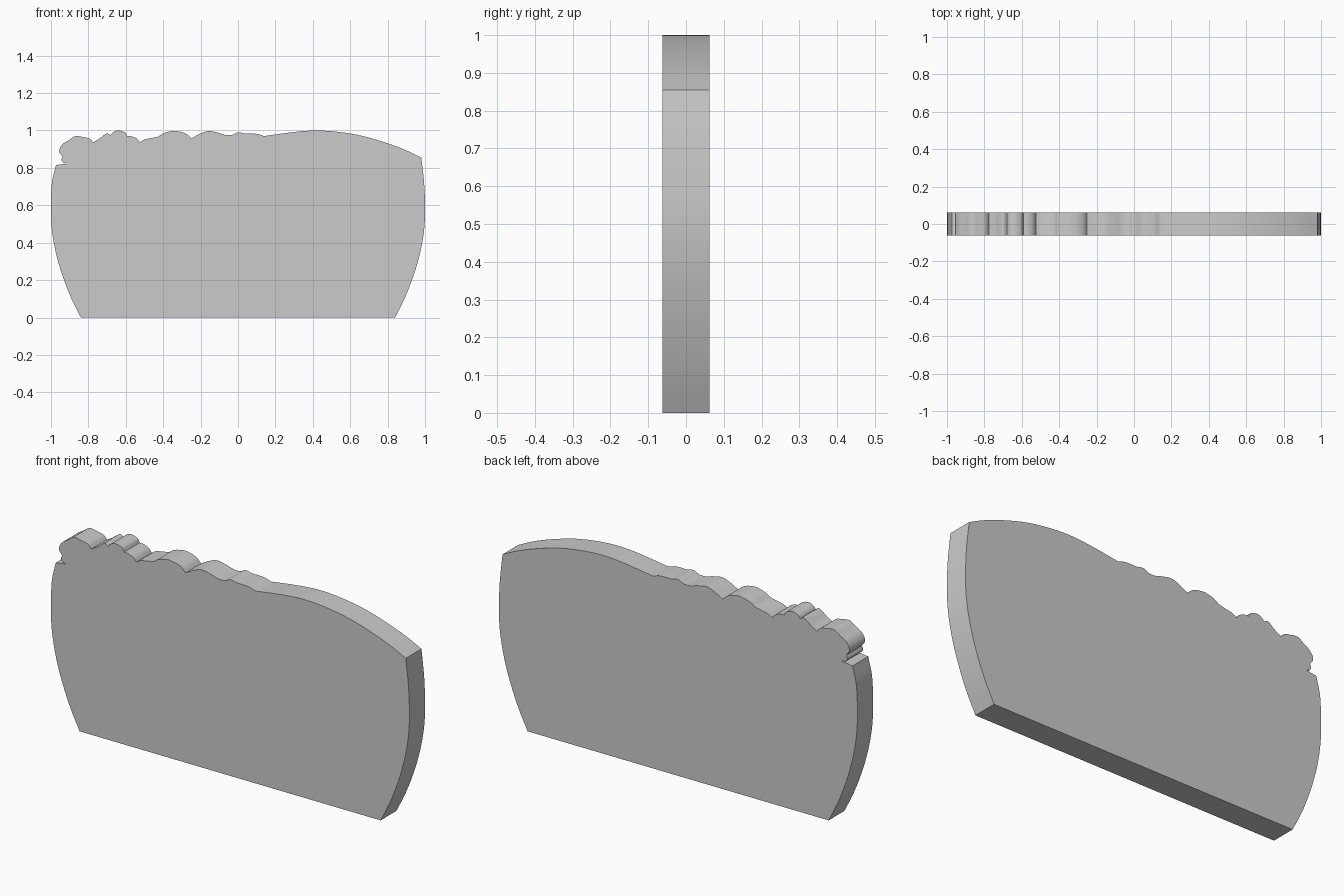
import bpy, bmesh, math
from mathutils import Vector

HALF_DEPTH = 0.0625


def smooth_run(pts, steps=4):
    """Catmull-Rom curve through the points, leaving out the last point."""
    p = [Vector(q) for q in pts]
    p = [2 * p[0] - p[1]] + p + [2 * p[-1] - p[-2]]
    out = []
    for i in range(1, len(p) - 2):
        a, b, c, d = p[i - 1:i + 3]
        for s in range(steps):
            t = s / steps
            out.append(0.5 * (2 * b + (c - a) * t + (2 * a - 5 * b + 4 * c - d) * t * t
                              + (3 * b - a - 3 * c + d) * t ** 3))
    return out


# bowed side, used on the right and mirrored on the left
side = [(0.84, 0), (0.89, 0.10), (0.93, 0.2), (0.962, 0.3), (0.985, 0.4),
        (0.998, 0.5), (1.0, 0.6), (0.995, 0.72), (0.98, 0.855)]
left = [(-0.973, 0.815)] + [(-x, z) for x, z in reversed(side[:-1])]

# smooth arched top on the right half
arch = [(0.98, 0.855), (0.89, 0.898), (0.78, 0.938), (0.66, 0.972), (0.54, 0.992),
        (0.42, 1.0), (0.3, 0.992), (0.14, 0.97)]

# leafy lumps along the top left; each run ends in a crease
lumps = [
    [(0.14, 0.97), (0.10, 0.982), (0.035, 0.983)],
    [(0.035, 0.983), (0.0, 0.99), (-0.03, 0.977), (-0.065, 0.976), (-0.10, 0.986)],
    [(-0.10, 0.986), (-0.155, 0.997), (-0.20, 0.984), (-0.25, 0.957)],
    [(-0.25, 0.957), (-0.27, 0.978), (-0.30, 0.992)],
    [(-0.30, 0.992), (-0.345, 0.998), (-0.385, 0.99)],
    [(-0.385, 0.99), (-0.405, 0.982), (-0.425, 0.968)],
    [(-0.425, 0.968), (-0.46, 0.96), (-0.50, 0.952), (-0.525, 0.937)],
    [(-0.525, 0.937), (-0.54, 0.956), (-0.565, 0.968), (-0.592, 0.97)],
    [(-0.592, 0.97), (-0.605, 0.99), (-0.64, 1.0), (-0.668, 0.99), (-0.68, 0.975)],
    [(-0.68, 0.975), (-0.70, 0.985), (-0.722, 0.972)],
    [(-0.722, 0.972), (-0.74, 0.957), (-0.775, 0.937)],
    [(-0.775, 0.937), (-0.795, 0.957), (-0.83, 0.965), (-0.87, 0.97), (-0.905, 0.948),
     (-0.94, 0.925), (-0.956, 0.89), (-0.938, 0.86)],
    [(-0.938, 0.86), (-0.945, 0.842), (-0.935, 0.828)],
    [(-0.935, 0.828), (-0.915, 0.823)],
    [(-0.915, 0.823), (-0.973, 0.815)],
]

outline = []
for run in [side, arch, *lumps, left]:
    outline += smooth_run(run, 1 if len(run) == 2 else 4)
outline.append(Vector((-0.84, 0)))

# extruded plate
bm = bmesh.new()
front = bm.faces.new([bm.verts.new((p.x, -HALF_DEPTH, p.y)) for p in outline])
ext = bmesh.ops.extrude_face_region(bm, geom=[front], use_keep_orig=True)
bmesh.ops.translate(bm, vec=(0, 2 * HALF_DEPTH, 0),
                    verts=[v for v in ext["geom"] if isinstance(v, bmesh.types.BMVert)])
bmesh.ops.recalc_face_normals(bm, faces=bm.faces)
mesh = bpy.data.meshes.new("outline_plate")
bm.to_mesh(mesh)
bm.free()

grey = bpy.data.materials.new("light grey")
grey.diffuse_color = (0.6, 0.6, 0.6, 1)
mesh.materials.append(grey)

plate = bpy.data.objects.new("outline_plate", mesh)
bpy.context.collection.objects.link(plate)
bpy.context.view_layer.objects.active = plate
plate.select_set(True)
bpy.ops.object.shade_smooth_by_angle(angle=math.radians(30))
